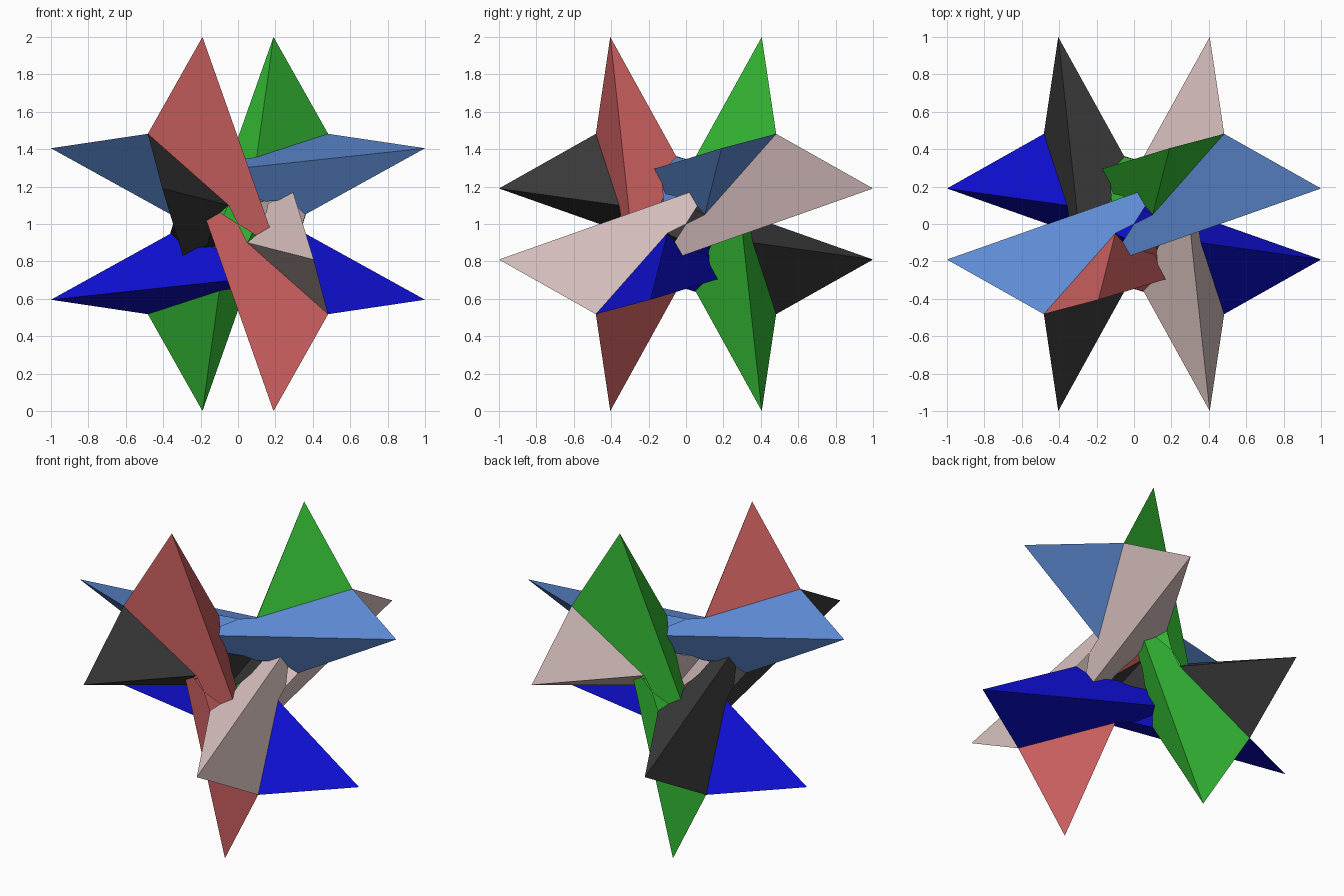
import bpy, bmesh
from mathutils import Vector, Matrix

cube = bpy.data.objects.get("Cube")
if cube:
    bpy.data.objects.remove(cube, do_unlink=True)


def linear(c):
    c /= 255
    return c / 12.92 if c <= 0.04045 else ((c + 0.055) / 1.055) ** 2.4


def material(name, rgb):
    col = [linear(c) for c in rgb] + [1.0]
    m = bpy.data.materials.new(name)
    m.use_nodes = True
    m.diffuse_color = col
    bsdf = m.node_tree.nodes["Principled BSDF"]
    bsdf.inputs["Base Color"].default_value = col
    bsdf.inputs["Roughness"].default_value = 0.8
    return m


def on_plane(a, b, c, axis, u, v):
    """Point on plane abc whose two other coordinates are u, v."""
    n = (b - a).cross(c - a)
    p = [u, v]
    p.insert(axis, 0.0)
    p = Vector(p)
    p[axis] = n.dot(a - p) / n[axis]
    return p


# One spike: tip, shared outer corner, inner end of its long edge
tip = Vector((-0.19, -0.405, 1.0))
corner = Vector((-0.482, -0.482, 0.482))
end = Vector((0.17, -0.295, -0.02))

# Third-turn about the corner axis, and half-turns about the main axes
turn = Matrix(((0, 1, 0), (0, 0, -1), (-1, 0, 0)))
same = Matrix.Identity(3)
half_x = Matrix.Diagonal((1, -1, -1))
half_y = Matrix.Diagonal((-1, 1, -1))
half_z = Matrix.Diagonal((-1, -1, 1))

# Broad face with its ragged inner border
broad_edge = [on_plane(tip, corner, end, 1, x, z)
              for x, z in ((-0.05, 0.10), (0.0, 0.0), (0.11, -0.07))]
broad = [tip, corner] + broad_edge + [end]

# The neighbouring spike's inner point lies on this broad face
inner = turn.inverted() @ broad_edge[0]

# Side face with a ragged inner border, and the small triangular face
side_edge = [on_plane(tip, end, inner, 2, x, y)
             for x, y in ((0.13, -0.20), (0.11, -0.16), (0.06, -0.15),
                          (0.02, -0.12), (-0.03, -0.13))]
side = [tip, end] + side_edge + [inner]
small = [tip, inner, corner]


def spikes(name, mat, rotations):
    bm = bmesh.new()
    for r in rotations:
        for poly in (broad, side, small):
            bm.faces.new([bm.verts.new(r @ p + Vector((0, 0, 1))) for p in poly])
    bmesh.ops.remove_doubles(bm, verts=bm.verts, dist=1e-5)
    me = bpy.data.meshes.new(name)
    bm.to_mesh(me)
    bm.free()
    me.materials.append(mat)
    ob = bpy.data.objects.new(name, me)
    bpy.context.scene.collection.objects.link(ob)


# Six colours, each a pair of spikes related by a half-turn
turn2 = turn @ turn
spikes("front_spikes", material("red", (205, 96, 96)), (same, half_y))
spikes("back_spikes", material("green", (53, 189, 53)), (half_z, half_x))
spikes("right_spikes", material("charcoal", (58, 58, 58)), (turn, half_x @ turn))
spikes("left_spikes", material("pale pink", (216, 193, 191)),
       (half_z @ turn, half_y @ turn))
spikes("upper_spikes", material("light blue", (97, 143, 218)),
       (turn2, half_z @ turn2))
spikes("lower_spikes", material("deep blue", (14, 14, 206)),
       (half_x @ turn2, half_y @ turn2))
